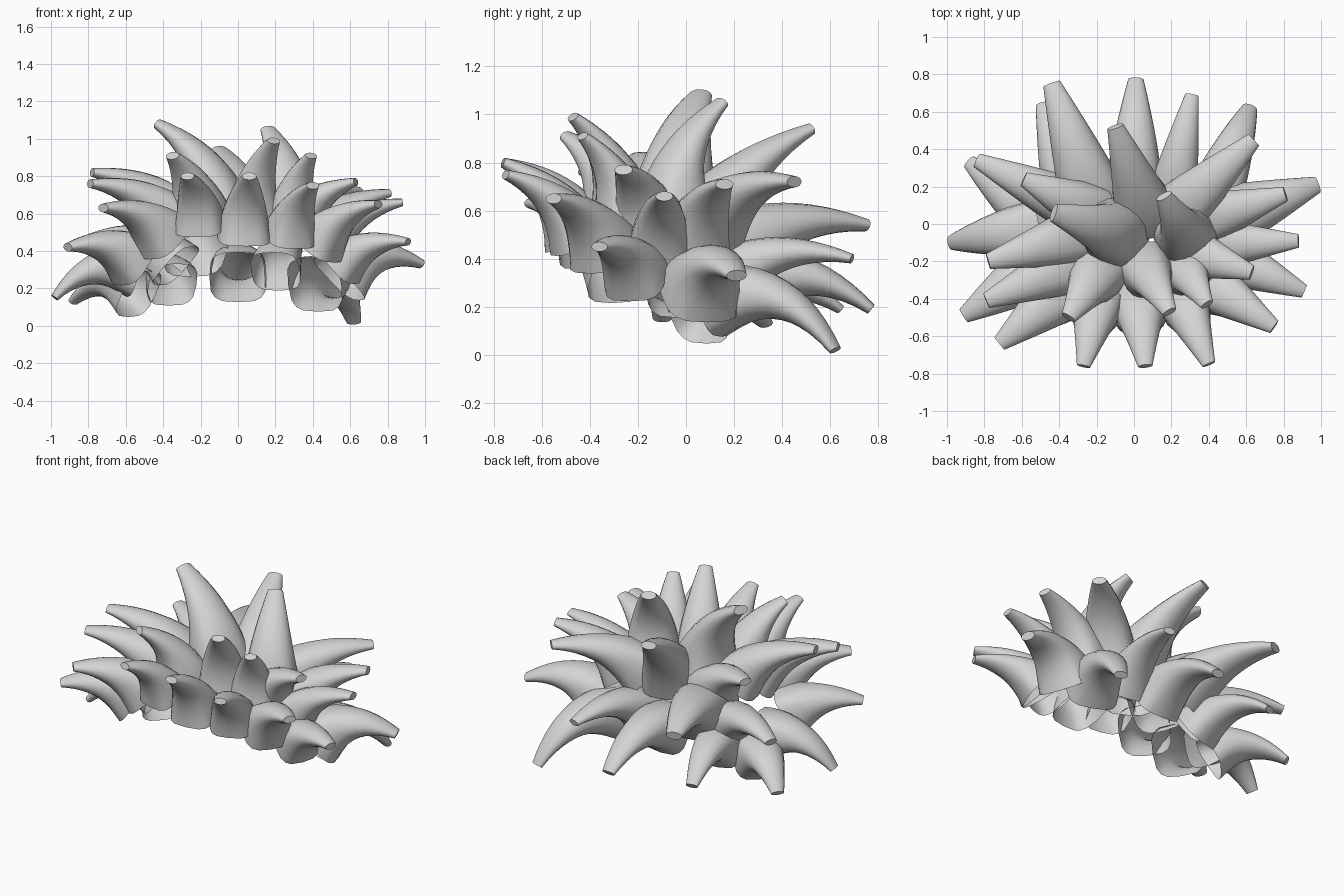
import bpy, bmesh, math
from mathutils import Vector

cube = bpy.data.objects.get("Cube")
if cube:
    bpy.data.objects.remove(cube)

grey = bpy.data.materials.new("soft_grey")
grey.use_nodes = True
grey.diffuse_color = (0.66, 0.66, 0.66, 1)
grey.node_tree.nodes["Principled BSDF"].inputs["Base Color"].default_value = (0.66, 0.66, 0.66, 1)

SIDES, RINGS = 16, 12
UP = Vector((0, 0, 1))


def tuft(name, root, tip, radius=0.14, bow=0.11):
    """Curved hollow lock from a squarish open root to a thin blunt tip."""
    a, c = Vector(root), Vector(tip)
    chord = c - a
    axis = chord.normalized()
    lift = (UP - axis * UP.dot(axis)).normalized()
    b = (a + c) / 2 + lift * chord.length * bow * 2 - axis * chord.length * 0.03
    side = axis.cross(lift)
    bm = bmesh.new()
    rings = []
    for i in range(RINGS + 1):
        t = i / RINGS
        p = a * (1 - t) ** 2 + b * 2 * t * (1 - t) + c * t * t
        d = ((b - a) * (1 - t) + (c - b) * t).normalized()
        n = side.cross(d)
        wide = radius * (1.02 - 0.74 * t ** 1.35)
        deep = wide * (1 - 0.45 * t)
        power = 0.6 + 0.4 * min(1, t * 2)
        ring = []
        for k in range(SIDES):
            ang = math.tau * k / SIDES
            u, v = math.cos(ang), math.sin(ang)
            u = math.copysign(abs(u) ** power, u)
            v = math.copysign(abs(v) ** power, v)
            ring.append(bm.verts.new(p + side * u * wide + n * v * deep))
        rings.append(ring)
    for lo, hi in zip(rings, rings[1:]):
        for k in range(SIDES):
            j = (k + 1) % SIDES
            bm.faces.new((lo[k], lo[j], hi[j], hi[k]))
    bm.faces.new(rings[-1])
    bmesh.ops.recalc_face_normals(bm, faces=bm.faces)
    mesh = bpy.data.meshes.new(name)
    bm.to_mesh(mesh)
    bm.free()
    mesh.materials.append(grey)
    obj = bpy.data.objects.new(name, mesh)
    bpy.context.collection.objects.link(obj)
    bpy.ops.object.select_all(action="DESELECT")
    obj.select_set(True)
    bpy.context.view_layer.objects.active = obj
    bpy.ops.object.shade_smooth_by_angle(angle=math.radians(40))


# Crown locks
tuft("crown_right_tuft", (-.1, -.05, .55), (-.43, .06, 1.08), .18, .14)
tuft("crown_back_tuft", (.06, .06, .52), (-.1, .52, .94), .16, .08)
tuft("crown_left_tuft", (.27, -.05, .54), (.16, .15, 1.05), .16, .14)

# Upper front locks
tuft("upper_front_tuft", (.07, -.25, .56), (.19, -.47, .99), .14)
tuft("upper_front_left_tuft", (.28, -.25, .54), (.39, -.43, .91), .13)
tuft("upper_front_right_tuft", (-.2, -.27, .57), (-.35, -.5, .91), .15)

# Fringe locks
tuft("fringe_left_tuft", (.27, -.43, .47), (.4, -.75, .75), .13)
tuft("fringe_middle_tuft", (.03, -.45, .47), (.06, -.76, .8), .14)
tuft("fringe_right_tuft", (-.2, -.45, .53), (-.27, -.76, .8), .13)

# Left side locks
tuft("upper_left_tuft", (.3, -.15, .52), (.63, -.26, .77), .14)
tuft("temple_left_tuft", (.42, -.33, .42), (.75, -.55, .65), .14)
tuft("side_left_front_tuft", (.54, -.2, .32), (.91, -.36, .45), .13)
tuft("side_left_middle_tuft", (.45, -.11, .41), (.88, -.09, .66), .13)
tuft("side_left_back_tuft", (.4, .03, .45), (.81, .16, .71), .14)
tuft("side_left_low_tuft", (.54, .05, .25), (.98, .21, .33), .16, .17)

# Right side locks
tuft("upper_right_tuft", (-.32, -.07, .56), (-.78, -.2, .82), .15)
tuft("upper_right_front_tuft", (-.34, -.22, .53), (-.79, -.41, .76), .15)
tuft("temple_right_tuft", (-.39, -.37, .46), (-.72, -.64, .63), .15)
tuft("side_right_front_tuft", (-.55, -.26, .34), (-.91, -.49, .42), .15)
tuft("side_right_middle_tuft", (-.55, -.02, .29), (-.98, -.1, .15), .14, .17)
tuft("side_right_back_tuft", (-.33, .1, .32), (-.84, .34, .45), .14, .14)
tuft("side_right_low_tuft", (-.53, .04, .17), (-.88, .33, .13), .14, .17)
tuft("upper_right_back_tuft", (-.25, .08, .53), (-.59, .24, .73), .14)

# Back locks
tuft("back_middle_tuft", (0, .18, .26), (.01, .77, .19), .15, .17)
tuft("back_right_tuft", (-.22, .14, .4), (-.44, .75, .54), .17)
tuft("back_right_low_tuft", (-.35, .13, .22), (-.49, .64, .19), .13, .17)
tuft("back_left_tuft", (.2, .13, .29), (.31, .69, .4), .13, .13)
tuft("back_left_upper_tuft", (.25, .08, .52), (.64, .45, .72), .15)
tuft("back_left_low_tuft", (.41, .1, .22), (.62, .62, .02), .15, .19)
